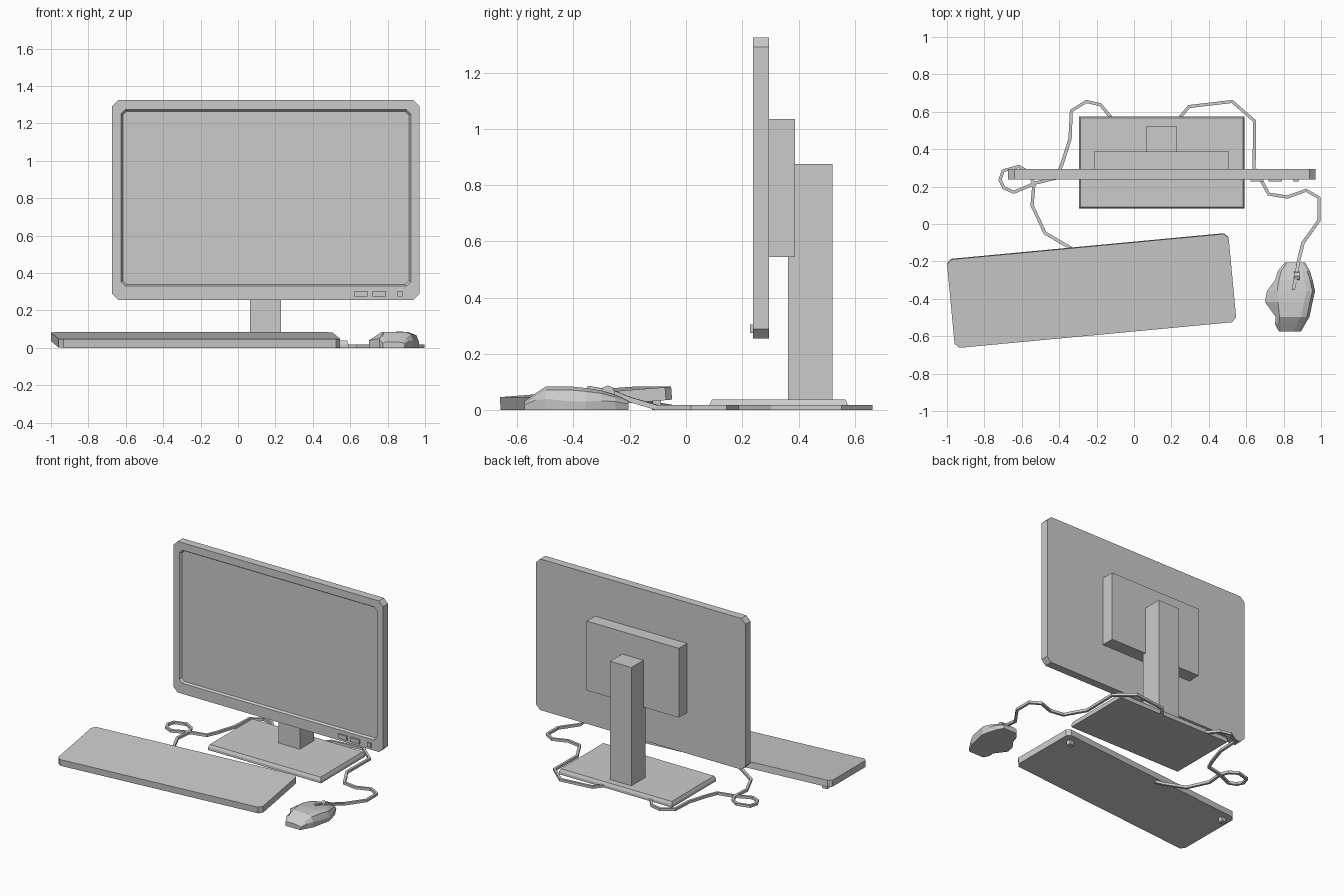
import bpy, bmesh, math
from mathutils import Matrix, Vector

if "Cube" in bpy.data.objects:
    bpy.data.objects.remove(bpy.data.objects["Cube"])


def loft(name, rings, matrix=Matrix()):
    """Closed solid through equal-length rings of 3D points, capped at both ends."""
    bm = bmesh.new()
    vr = [[bm.verts.new(matrix @ Vector(p)) for p in ring] for ring in rings]
    n = len(vr[0])
    for a, b in zip(vr, vr[1:]):
        for i in range(n):
            j = (i + 1) % n
            bm.faces.new((a[i], a[j], b[j], b[i]))
    bm.faces.new(vr[0][::-1])
    bm.faces.new(vr[-1])
    bmesh.ops.recalc_face_normals(bm, faces=bm.faces)
    me = bpy.data.meshes.new(name)
    bm.to_mesh(me)
    bm.free()
    ob = bpy.data.objects.new(name, me)
    bpy.context.collection.objects.link(ob)
    return ob


def octagon(a0, a1, b0, b1, c):
    """Rectangle with chamfered corners."""
    return [(a0 + c, b0), (a1 - c, b0), (a1, b0 + c), (a1, b1 - c),
            (a1 - c, b1), (a0 + c, b1), (a0, b1 - c), (a0, b0 + c)]


def box(name, x0, x1, y0, y1, z0, z1, matrix=Matrix()):
    base = [(x0, y0), (x1, y0), (x1, y1), (x0, y1)]
    return loft(name, [[(x, y, z) for x, y in base] for z in (z0, z1)], matrix)


def cable(name, pts):
    """Square-section cable through straight segments."""
    cu = bpy.data.curves.new(name, 'CURVE')
    cu.dimensions = '3D'
    cu.twist_mode = 'Z_UP'
    cu.bevel_depth = 0.0125
    cu.bevel_resolution = 0
    cu.use_fill_caps = True
    sp = cu.splines.new('POLY')
    sp.points.add(len(pts) - 1)
    for p, co in zip(sp.points, pts):
        z = co[2] if len(co) > 2 else 0.009
        p.co = (co[0], co[1], z, 1)
        p.tilt = math.pi / 4
    sp.use_smooth = False
    ob = bpy.data.objects.new(name, cu)
    bpy.context.collection.objects.link(ob)
    bpy.ops.object.select_all(action='DESELECT')
    ob.select_set(True)
    bpy.context.view_layer.objects.active = ob
    bpy.ops.object.convert(target='MESH')


# Monitor housing with recessed screen
def upright(y, *rect):
    return [(x, y, z) for x, z in octagon(*rect)]


loft("monitor", [
    upright(0.295, -0.673, 0.97, 0.255, 1.325, 0.033),
    upright(0.238, -0.673, 0.97, 0.255, 1.325, 0.033),
    upright(0.238, -0.625, 0.924, 0.33, 1.273, 0.022),
    upright(0.252, -0.616, 0.915, 0.339, 1.264, 0.02),
])

# Monitor buttons
for i, (x0, x1) in enumerate([(0.623, 0.693), (0.72, 0.79), (0.853, 0.88)]):
    box(f"monitor_button_{i + 1}", x0, x1, 0.227, 0.24, 0.274, 0.304)

# Rear housing and stand
box("rear_housing", -0.215, 0.507, 0.294, 0.387, 0.544, 1.035)
box("stand_column", 0.063, 0.23, 0.363, 0.521, 0.03, 0.876)
loft("stand_base", [
    [(x, y, z) for x, y in [(-0.294 + d, 0.083 + d), (0.592 - d, 0.083 + d),
                            (0.592 - d, 0.576 - d), (-0.294 + d, 0.576 - d)]]
    for z, d in [(0, 0), (0.018, 0), (0.038, 0.009)]])

# Keyboard slab, turned and tilted, with two rear feet
kb = (Matrix.Translation((-0.227, -0.354, 0.019)) @ Matrix.Rotation(math.radians(5.36), 4, 'Z')
      @ Matrix.Rotation(math.radians(4.5), 4, 'X'))
plate = octagon(-0.756, 0.756, -0.238, 0.238, 0.024)
loft("keyboard", [[(x, y, z) for x, y in plate] for z in (0, 0.046)], kb)
for side, sx in (("left", -0.69), ("right", 0.69)):
    box(f"keyboard_foot_{side}", sx - 0.02, sx + 0.02, 0.17, 0.2, -0.032, 0.005, kb)

# Mouse: sections along y (y, left edge, left crest, right edge, shelf height, crest height)
sections = [
    (-0.575, 0.775, 0.790, 0.893, 0.025, 0.032),
    (-0.535, 0.754, 0.775, 0.915, 0.045, 0.060),
    (-0.497, 0.758, 0.778, 0.938, 0.050, 0.085),
    (-0.417, 0.700, 0.770, 0.955, 0.040, 0.085),
    (-0.358, 0.711, 0.765, 0.968, 0.038, 0.079),
    (-0.300, 0.754, 0.775, 0.955, 0.042, 0.070),
    (-0.250, 0.770, 0.788, 0.940, 0.038, 0.054),
    (-0.205, 0.807, 0.820, 0.914, 0.028, 0.036),
]
loft("mouse_body", [
    [(l, y, 0), (l, y, s), (c, y, h), (r - 0.045, y, h), (r - 0.014, y, h * 0.85),
     (r, y, s * 0.8), (r - 0.004, y, 0)] for y, l, c, r, s, h in sections])

# Mouse wheel
wheel = [(0.025 * math.cos(math.tau * i / 8), 0.025 * math.sin(math.tau * i / 8)) for i in range(8)]
loft("mouse_wheel", [[(x, -0.278 + a, 0.063 + b) for a, b in wheel] for x in (0.855, 0.886)])

# Cables
cable("mouse_cable", [
    (0.852, -0.35, 0.078), (0.870, -0.26, 0.062), (0.879, -0.20, 0.038), (0.904, -0.10, 0.009),
    (0.99, 0.02), (0.99, 0.14), (0.92, 0.18), (0.82, 0.144), (0.72, 0.16), (0.68, 0.235),
    (0.642, 0.30), (0.645, 0.55), (0.525, 0.655), (0.294, 0.628), (0.246, 0.57), (0.20, 0.52)])
cable("keyboard_cable", [
    (-0.30, -0.15, 0.03), (-0.345, -0.125, 0.022), (-0.476, -0.048), (-0.545, 0.10),
    (-0.535, 0.214), (-0.56, 0.275), (-0.615, 0.308), (-0.70, 0.285), (-0.716, 0.235),
    (-0.695, 0.193), (-0.642, 0.17), (-0.524, 0.22), (-0.417, 0.245), (-0.385, 0.32),
    (-0.342, 0.455), (-0.335, 0.605), (-0.255, 0.655), (-0.18, 0.638), (-0.123, 0.57),
    (-0.08, 0.52)])
